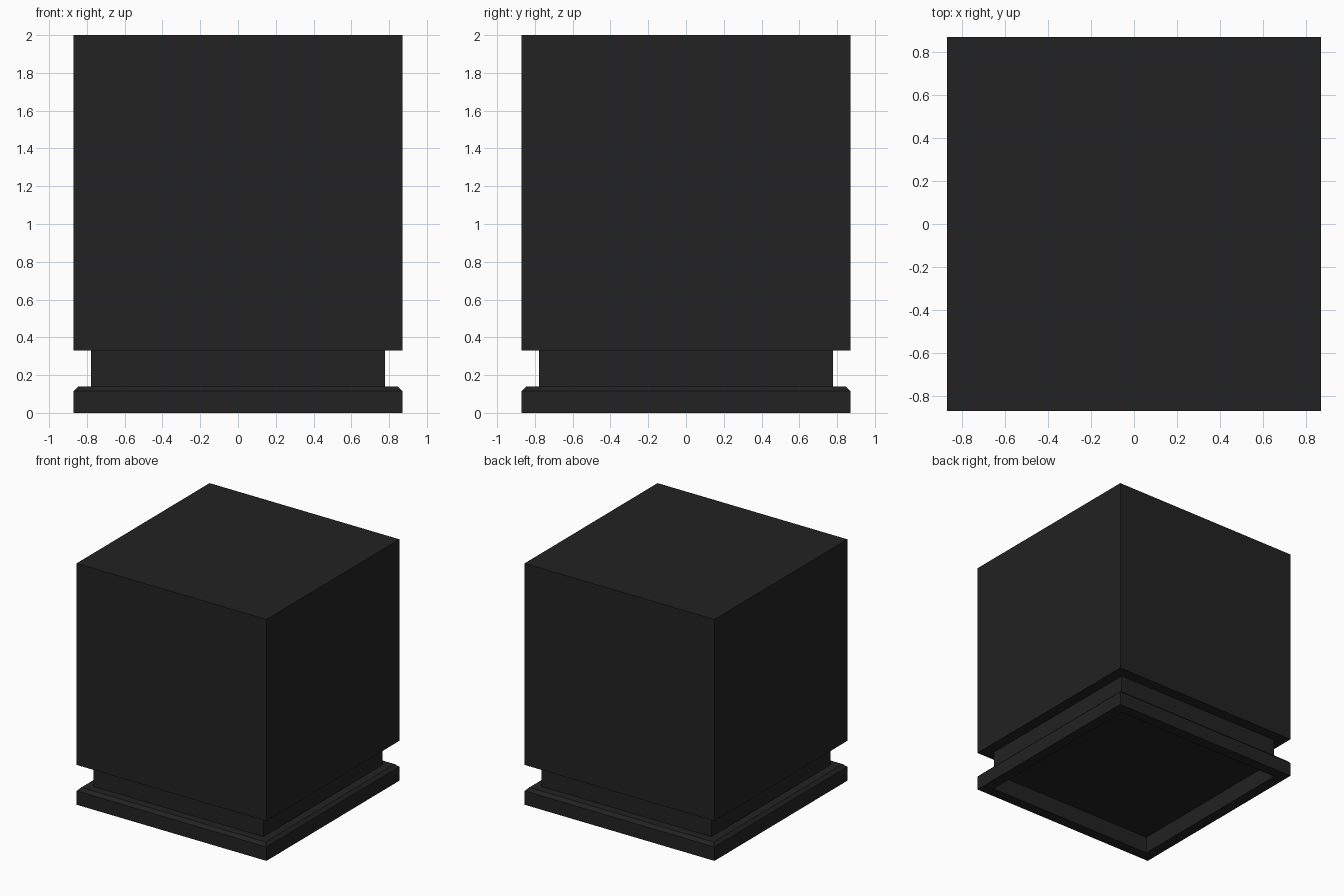
import bpy, bmesh

if "Cube" in bpy.data.objects:
    bpy.data.objects.remove(bpy.data.objects["Cube"])

# Single near-black colour
black = bpy.data.materials.new("near black")
black.diffuse_color = (0.016, 0.016, 0.016, 1)
black.use_nodes = True
black.node_tree.nodes["Principled BSDF"].inputs["Base Color"].default_value = black.diffuse_color


def square_loft(name, rings):
    """Stack square rings given as (half width, z), capping both ends."""
    bm = bmesh.new()
    loops = [[bm.verts.new((sx * h, sy * h, z))
              for sx, sy in ((-1, -1), (1, -1), (1, 1), (-1, 1))]
             for h, z in rings]
    for a, b in zip(loops, loops[1:]):
        for i in range(4):
            j = (i + 1) % 4
            bm.faces.new((a[i], a[j], b[j], b[i]))
    bm.faces.new(loops[0][::-1])
    bm.faces.new(loops[-1])
    bmesh.ops.recalc_face_normals(bm, faces=bm.faces)
    mesh = bpy.data.meshes.new(name)
    bm.to_mesh(mesh)
    bm.free()
    mesh.materials.append(black)
    obj = bpy.data.objects.new(name, mesh)
    bpy.context.collection.objects.link(obj)
    return obj


# One continuous shell: hollow underside, chamfered plinth, neck, large block
square_loft("pedestal_block", [
    (0.78, 0.14),    # recess ceiling
    (0.78, 0.0),     # recess wall
    (0.87, 0.0),     # plinth underside
    (0.87, 0.115),   # plinth side
    (0.845, 0.14),   # chamfer
    (0.779, 0.141),  # plinth top
    (0.779, 0.33),   # recessed neck
    (0.87, 0.33),    # block overhang
    (0.87, 2.0),     # block side and top
])
